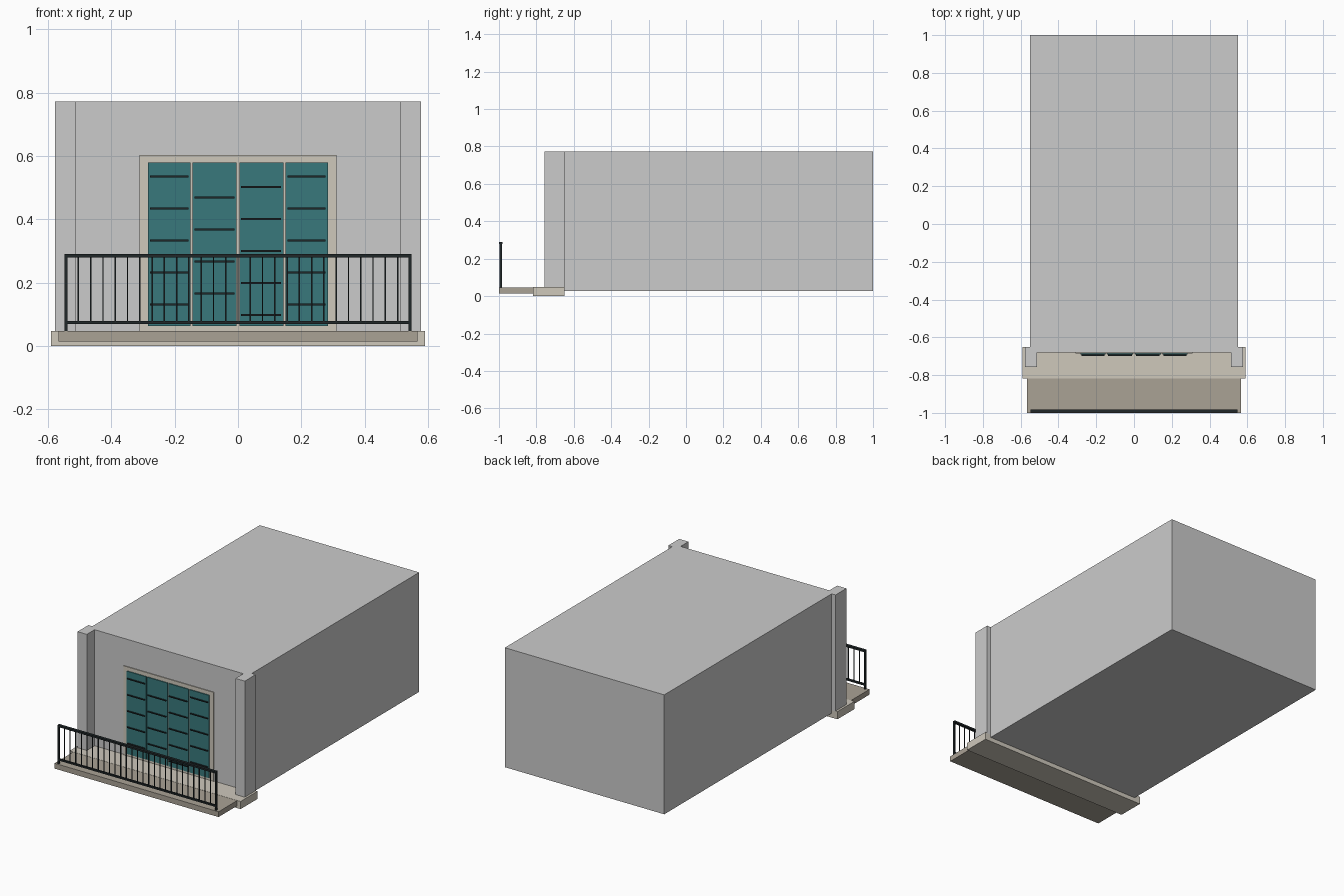
import bpy, bmesh
from mathutils import Vector

if "Cube" in bpy.data.objects:
    bpy.data.objects.remove(bpy.data.objects["Cube"])


def material(name, rgb):
    m = bpy.data.materials.new(name)
    m.diffuse_color = (*rgb, 1)
    m.use_nodes = True
    m.node_tree.nodes["Principled BSDF"].inputs["Base Color"].default_value = m.diffuse_color
    return m


STONE = material("pale_stone", (0.62, 0.58, 0.50))
SLAB = material("dark_stone", (0.40, 0.36, 0.30))
TEAL = material("teal_paint", (0.04, 0.19, 0.20))
IRON = material("dark_iron", (0.014, 0.02, 0.022))


def boxes(name, extents, mat=None):
    """One object made of boxes given as (x0, x1, y0, y1, z0, z1)."""
    bm = bmesh.new()
    for x0, x1, y0, y1, z0, z1 in extents:
        verts = bmesh.ops.create_cube(bm, size=1)["verts"]
        bmesh.ops.scale(bm, vec=Vector((x1 - x0, y1 - y0, z1 - z0)), verts=verts)
        bmesh.ops.translate(bm, vec=Vector((x0 + x1, y0 + y1, z0 + z1)) / 2, verts=verts)
    mesh = bpy.data.meshes.new(name)
    bm.to_mesh(mesh)
    bm.free()
    ob = bpy.data.objects.new(name, mesh)
    bpy.context.collection.objects.link(ob)
    if mat:
        mesh.materials.append(mat)
    return ob


# Room block and the two corner pilasters
boxes("room_block", [(-0.55, 0.55, -0.68, 1.0, 0.027, 0.772)])
pilaster = boxes("corner_pilasters", [(0.513, 0.577, -0.757, -0.65, 0.045, 0.772)])
mirror = pilaster.modifiers.new("mirror", "MIRROR")
mirror.use_axis = (True, False, False)

# Base ledge and the thinner balcony floor in front of it
boxes("base_ledge", [(-0.59, 0.59, -0.817, -0.65, 0.0, 0.048)], STONE)
boxes("balcony_floor", [(-0.566, 0.566, -1.0, -0.817, 0.014, 0.047)], SLAB)

# Door surround, four shutter leaves
boxes("door_surround", [(-0.311, 0.311, -0.685, -0.675, 0.048, 0.603)], STONE)
leaves = [(-0.284, -0.150), (-0.143, -0.004), (0.004, 0.143), (0.150, 0.284)]
boxes("shutter_leaves",
      [(a, b, -0.691, -0.683, 0.063, 0.579) for a, b in leaves], TEAL)

# Dark slats, staggered from leaf to leaf
slats = []
for (a, b), top, count in zip(leaves, (0.535, 0.469, 0.502, 0.535), (5, 4, 5, 5)):
    for i in range(count):
        z = top - 0.101 * i
        slats.append((a + 0.006, b - 0.007, -0.698, -0.689, z - 0.003, z + 0.003))
boxes("shutter_slats", slats, IRON)

# Railing: end posts, two rails, thin balusters
W, Y = 0.547, -0.99
boxes("railing_rails", [
    (-W, W, Y - 0.009, Y + 0.009, 0.279, 0.290),
    (-W, W, Y - 0.006, Y + 0.006, 0.069, 0.079)], IRON)
boxes("railing_posts", [
    (s * 0.5425 - 0.0045, s * 0.5425 + 0.0045, Y - 0.006, Y + 0.006, 0.047, 0.282)
    for s in (-1, 1)], IRON)
step = 2 * 0.5425 / 28
boxes("railing_balusters", [
    (x - 0.0022, x + 0.0022, Y - 0.0025, Y + 0.0025, 0.074, 0.282)
    for x in (-0.5425 + step * i for i in range(1, 28))], IRON)
